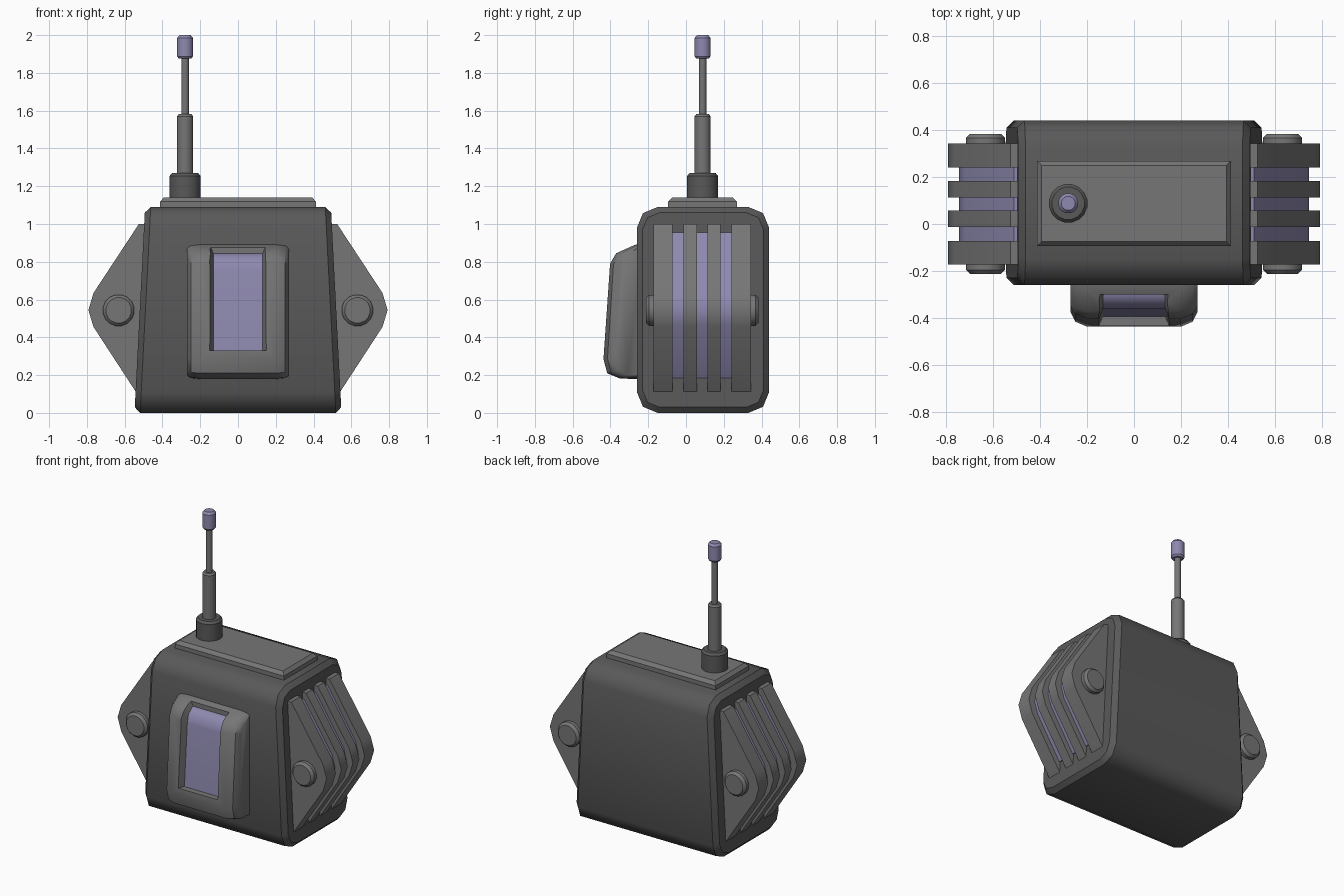
import bpy, bmesh, math
from mathutils import Vector

if "Cube" in bpy.data.objects:
    bpy.data.objects.remove(bpy.data.objects["Cube"])


def material(name, rgb):
    m = bpy.data.materials.new(name)
    m.diffuse_color = (*rgb, 1)
    m.use_nodes = True
    m.node_tree.nodes["Principled BSDF"].inputs["Base Color"].default_value = m.diffuse_color
    return m


DARK = material("dark_grey", (0.10, 0.10, 0.10))
MID = material("mid_grey", (0.18, 0.18, 0.18))
VIOLET = material("violet", (0.27, 0.25, 0.43))


def loft(name, rings, mat, angle=35, ring_sharp=False):
    """Skin a list of equal-length closed rings and cap both ends."""
    n = len(rings[0])
    bm = bmesh.new()
    vs = [[bm.verts.new(p) for p in r] for r in rings]
    for a, b in zip(vs, vs[1:]):
        for i in range(n):
            j = (i + 1) % n
            bm.faces.new((a[i], a[j], b[j], b[i]))
    bm.faces.new(vs[0])
    bm.faces.new(vs[-1])
    bmesh.ops.recalc_face_normals(bm, faces=bm.faces)
    me = bpy.data.meshes.new(name)
    bm.to_mesh(me)
    bm.free()
    me.materials.append(mat)
    ob = bpy.data.objects.new(name, me)
    bpy.context.collection.objects.link(ob)
    shade(ob, angle)
    if ring_sharp:
        for e in me.edges:
            if e.vertices[0] // n == e.vertices[1] // n:
                e.use_edge_sharp = True
    return ob


def shade(ob, angle):
    bpy.ops.object.select_all(action='DESELECT')
    ob.select_set(True)
    bpy.context.view_layer.objects.active = ob
    bpy.ops.object.shade_smooth_by_angle(angle=math.radians(angle))


def rounded(y0, y1, z0, z1, r, seg=2):
    """Rounded rectangle in the yz plane."""
    pts = []
    for k, (y, z) in enumerate([(y1 - r, z1 - r), (y0 + r, z1 - r), (y0 + r, z0 + r), (y1 - r, z0 + r)]):
        for s in range(seg + 1):
            a = math.pi / 2 * (k + s / seg)
            pts.append((y + r * math.cos(a), z + r * math.sin(a)))
    return pts


def lathe(name, centre, axis, steps, mat, sides=16):
    """Stack of circles (distance along axis, radius)."""
    rings = []
    for d, r in steps:
        ring = []
        for i in range(sides):
            a = 2 * math.pi * (i + 0.5) / sides
            u, v = r * math.cos(a), r * math.sin(a)
            off = (u, v, d) if axis == 'z' else (u, d, v)
            ring.append(Vector(centre) + Vector(off))
        rings.append(ring)
    return loft(name, rings, mat, 35)


# Body: tapered case with chamfered ends
def half_width(z):
    return 0.548 - 0.056 * z / 1.09


full = rounded(-0.26, 0.44, 0, 1.09, 0.11)
inset = rounded(-0.23, 0.41, 0.03, 1.06, 0.09)
rings = []
for s, prof, d in [(-1, inset, 0), (-1, full, 0.03), (1, full, 0.03), (1, inset, 0)]:
    rings.append([(s * (half_width(z) - d), y, z) for y, z in prof])
loft("body", rings, DARK, 50, True)


# Top plate
def rect(x, y0, y1, z):
    return [(-x, y0, z), (x, y0, z), (x, y1, z), (-x, y1, z)]


loft("top_plate", [rect(0.413, -0.094, 0.269, 1.07), rect(0.413, -0.094, 0.269, 1.118),
                   rect(0.393, -0.074, 0.249, 1.14)], MID)

# Antenna
A = (-0.28, 0.088, 0)
lathe("antenna_base", A, 'z', [(1.12, 0.083), (1.255, 0.083), (1.27, 0.07)], DARK)
lathe("antenna_tube", A, 'z', [(1.25, 0.043), (1.57, 0.043), (1.582, 0.034)], MID)
lathe("antenna_rod", A, 'z', [(1.56, 0.021), (1.9, 0.021)], MID, 12)
lathe("antenna_tip", A, 'z', [(1.876, 0.034), (1.888, 0.043), (1.985, 0.043), (2.0, 0.03)], VIOLET)

# Front housing with softened sides
prof = [(-0.22, 0.895), (-0.27, 0.89), (-0.37, 0.845), (-0.402, 0.79), (-0.437, 0.285),
        (-0.417, 0.21), (-0.35, 0.182), (-0.22, 0.178)]
rings = []
for x, fy, fz in [(-0.27, 0.68, 0.95), (-0.25, 0.89, 0.985), (-0.20, 1, 1),
                  (0.20, 1, 1), (0.25, 0.89, 0.985), (0.27, 0.68, 0.95)]:
    rings.append([(x, -0.22 + (y + 0.22) * (fy + 0.1 * (1 - fy)), 0.535 + (z - 0.535) * fz)
                  for y, z in prof])
housing = loft("front_housing", rings, MID, 40)

# Recess cut along the housing face, flaring outwards
inner = [(-0.30, 0.845), (-0.345, 0.81), (-0.358, 0.75), (-0.389, 0.33)]
outer = [(-0.30, 0.93), (-0.41, 0.90), (-0.46, 0.80), (-0.48, 0.33)]
rings = [[(-0.13, *p), (0.13, *p), (0.17, *q), (-0.17, *q)] for p, q in zip(inner, outer)]
cutter = loft("recess_cutter", rings, MID)
cutter.hide_render = True
mod = housing.modifiers.new("recess", 'BOOLEAN')
mod.operation = 'DIFFERENCE'
mod.solver = 'EXACT'
mod.object = cutter
bpy.context.view_layer.objects.active = housing
bpy.ops.object.modifier_apply(modifier=mod.name)
bpy.data.objects.remove(cutter)
shade(housing, 40)

# Window panel lying in the recess
strip = [(y - 0.004, z) for y, z in inner] + [(y + 0.015, z) for y, z in reversed(inner)]
loft("window_panel", [[(x, *p) for p in strip] for x in (-0.131, 0.131)], VIOLET, 50)

# Side fins, violet cores and bolts, mirrored left and right
fin = [(0.46, 1.0), (0.525, 1.0), (0.765, 0.635), (0.792, 0.545), (0.765, 0.455), (0.54, 0.11), (0.46, 0.11)]
core = [(0.46, 0.955), (0.51, 0.955), (0.722, 0.63), (0.745, 0.545), (0.722, 0.465), (0.545, 0.185), (0.46, 0.185)]
slabs = [(-0.172, -0.072), (-0.012, 0.057), (0.113, 0.183), (0.24, 0.343)]
for s, side in [(-1, "left"), (1, "right")]:
    for i, (y0, y1) in enumerate(slabs):
        loft(f"{side}_fin_{i + 1}", [[(s * x, y, z) for x, z in fin] for y in (y0, y1)], MID, 42)
    loft(f"{side}_fin_core", [[(s * x, y, z) for x, z in core] for y in (-0.1, 0.27)], VIOLET, 42)
    lathe(f"{side}_bolt", (s * 0.632, 0, 0.543), 'y',
          [(-0.212, 0.068), (-0.195, 0.084), (0.367, 0.084), (0.384, 0.068)], MID)
